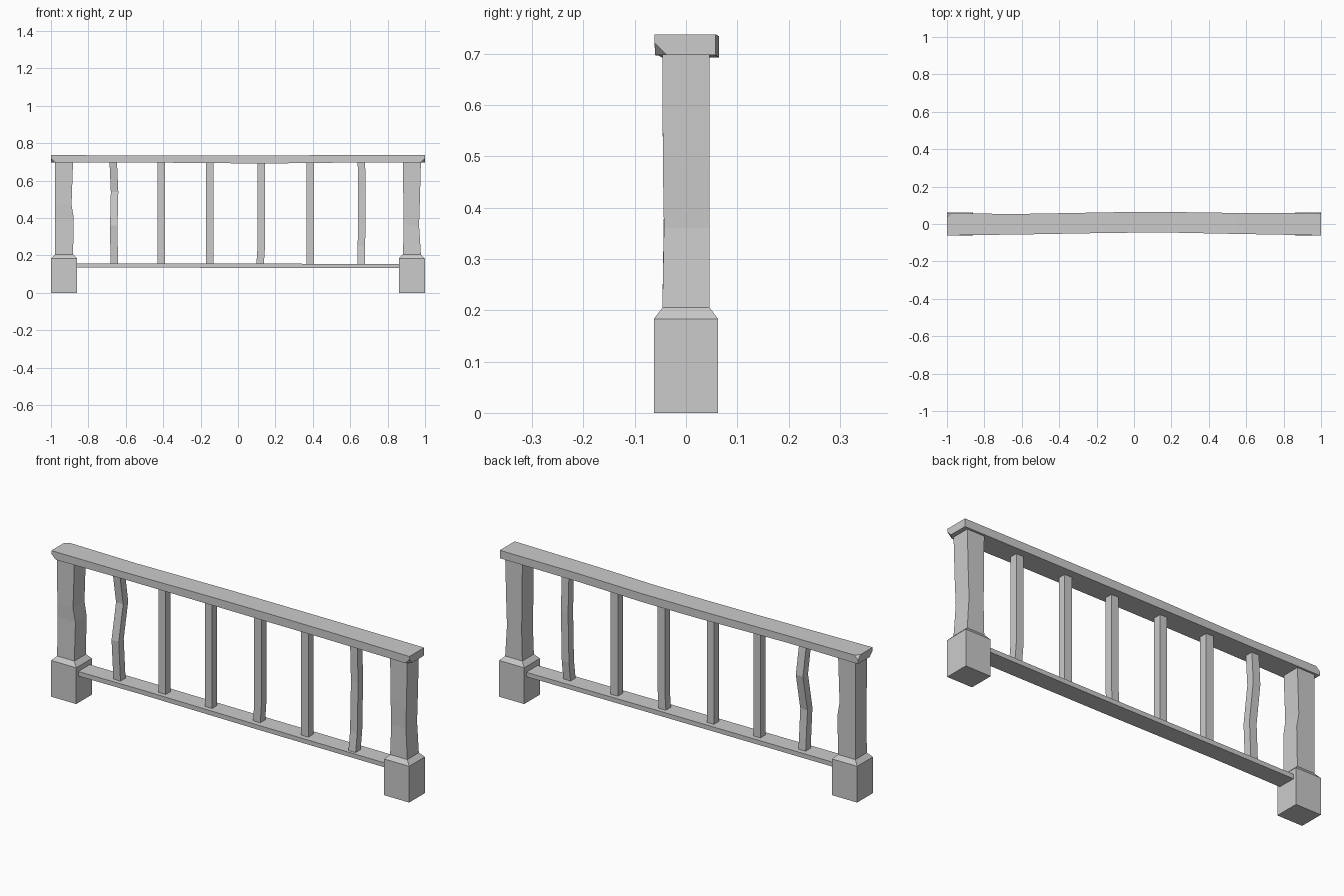
import bpy, bmesh
from mathutils import Vector

if "Cube" in bpy.data.objects:
    bpy.data.objects.remove(bpy.data.objects["Cube"])


def loft(name, sections, axis="z", chips=()):
    """Box-section solid. Each section: (position, a0, a1, b0, b1).
    axis z -> a is x, b is y; axis x -> a is y, b is z."""
    bm = bmesh.new()
    rings = []
    for p, a0, a1, b0, b1 in sections:
        ring = []
        for a, b in ((a0, b0), (a1, b0), (a1, b1), (a0, b1)):
            ring.append(bm.verts.new((a, b, p) if axis == "z" else (p, a, b)))
        rings.append(ring)
    for lo, hi in zip(rings, rings[1:]):
        for i in range(4):
            j = (i + 1) % 4
            bm.faces.new((lo[i], lo[j], hi[j], hi[i]))
    bm.faces.new(rings[0][::-1])
    bm.faces.new(rings[-1])
    # slice off worn corners
    for point, normal in chips:
        cut = bmesh.ops.bisect_plane(
            bm, geom=bm.verts[:] + bm.edges[:] + bm.faces[:],
            plane_co=Vector(point), plane_no=Vector(normal), clear_outer=True)
        edges = [e for e in cut["geom_cut"] if isinstance(e, bmesh.types.BMEdge)]
        if edges:
            bmesh.ops.holes_fill(bm, edges=edges)
    bmesh.ops.recalc_face_normals(bm, faces=bm.faces[:])
    mesh = bpy.data.meshes.new(name)
    bm.to_mesh(mesh)
    bm.free()
    obj = bpy.data.objects.new(name, mesh)
    bpy.context.collection.objects.link(obj)
    return obj


# Posts: square plinth, chamfer, then a slightly worn shaft
def post(name, cx, wear):
    h, s = 0.07, 0.0625
    rows = [(0, cx - h, cx + h, -s, s), (0.183, cx - h, cx + h, -s, s),
            (0.205, cx - 0.048, cx + 0.048, -0.046, 0.046)]
    for z, left, right, front in wear:
        rows.append((z, cx - 0.048 + left, cx + 0.048 + right, -0.046 + front, 0.046))
    rows.append((0.70, cx - 0.048, cx + 0.048, -0.046, 0.046))
    loft(name, rows)


post("left_post", -0.93, [(0.40, 0, 0.004, 0.003), (0.47, 0, -0.008, 0.001)])
post("right_post", 0.93, [(0.36, 0.004, -0.01, 0.003), (0.48, 0.002, -0.006, 0.001)])

# Top rail: gently bowed, with chipped end corners
loft("top_rail", [
    (-1.0, -0.061, 0.056, 0.697, 0.737),
    (-0.6, -0.056, 0.054, 0.698, 0.734),
    (-0.1, -0.047, 0.063, 0.693, 0.734),
    (0.2, -0.046, 0.064, 0.692, 0.734),
    (0.55, -0.053, 0.059, 0.696, 0.737),
    (1.0, -0.061, 0.057, 0.697, 0.737)], axis="x", chips=[
    ((-0.99, -0.055, 0.705), (-0.6, -0.6, -0.6)),
    ((0.99, -0.055, 0.705), (0.6, -0.6, -0.6)),
    ((-0.99, 0.052, 0.73), (-0.6, 0.6, 0.6))])

# Bottom rail
loft("bottom_rail", [
    (-0.88, -0.046, 0.046, 0.135, 0.158),
    (-0.5, -0.043, 0.046, 0.135, 0.158),
    (0.15, -0.046, 0.044, 0.133, 0.156),
    (0.88, -0.046, 0.046, 0.132, 0.154)], axis="x")

# Balusters: (centre x, bends as (z, dx, dy))
balusters = [
    (-0.664, [(0.15, 0.002, 0), (0.36, 0, -0.012), (0.54, 0.004, 0.018), (0.70, -0.003, 0)]),
    (-0.41, [(0.15, 0, 0), (0.70, 0, 0)]),
    (-0.15, [(0.15, 0, 0), (0.70, 0, 0)]),
    (0.124, [(0.15, -0.006, 0), (0.24, 0, 0), (0.70, 0, 0)]),
    (0.387, [(0.15, 0, 0), (0.70, 0, 0)]),
    (0.66, [(0.15, -0.001, -0.012), (0.25, 0, 0), (0.5, 0.002, 0.004), (0.70, 0, 0)]),
]
w = 0.02
for n, (x, bends) in enumerate(balusters, 1):
    loft(f"baluster_{n}", [(z, x + dx - w, x + dx + w, dy - w, dy + w)
                           for z, dx, dy in bends])
